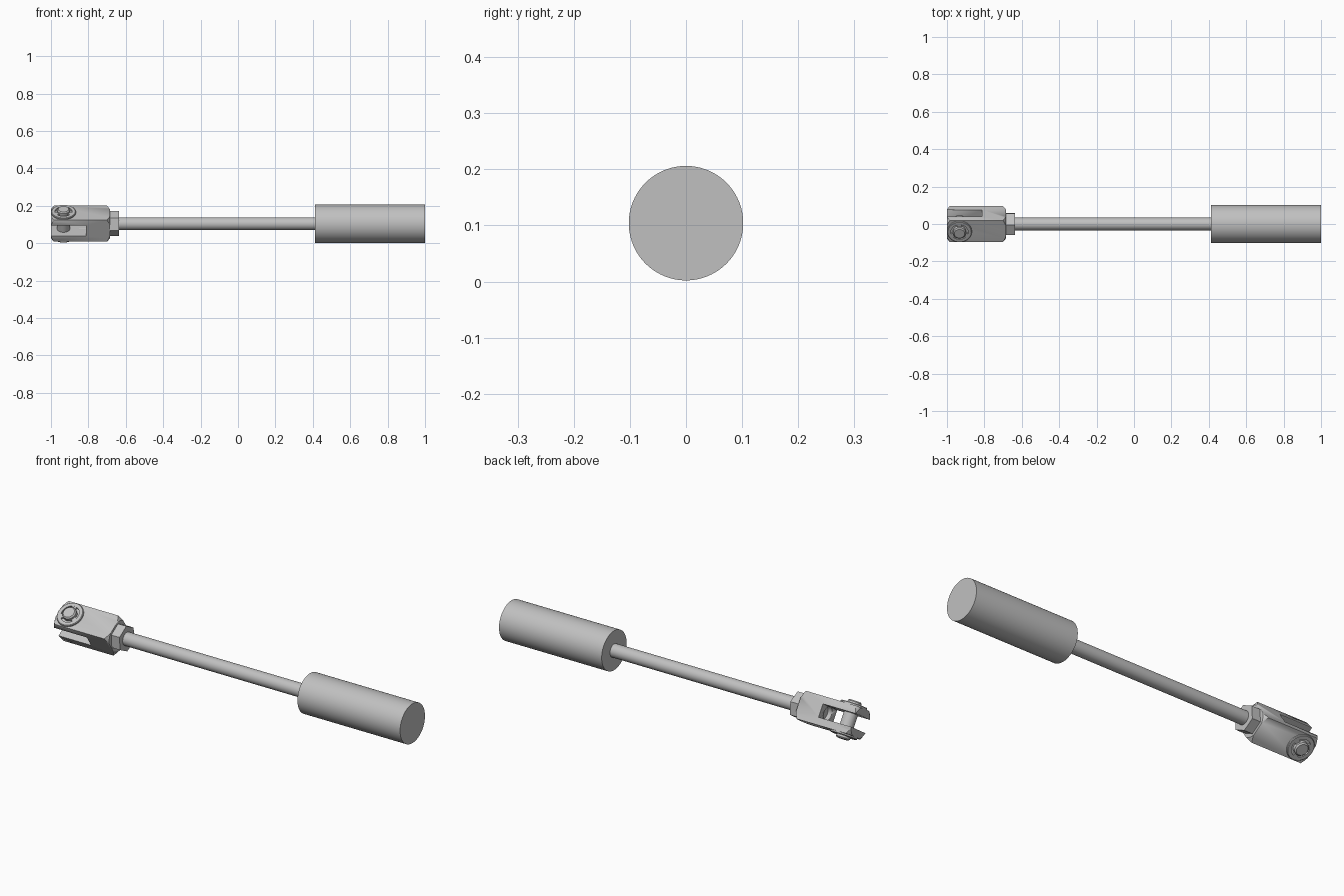
import bpy, bmesh
from math import radians, cos, sin, pi
from mathutils import Matrix

default = bpy.data.objects.get("Cube")
if default:
    bpy.data.objects.remove(default, do_unlink=True)

steel = bpy.data.materials.new("steel_grey")
steel.use_nodes = True
GREY = (0.53, 0.53, 0.53, 1)
steel.diffuse_color = GREY
steel.node_tree.nodes["Principled BSDF"].inputs["Base Color"].default_value = GREY

# Everything sits on one axis along x; the fork and nut are rolled about it
AXIS = Matrix.Translation((0, 0, 0.104))
ROLLED = AXIS @ Matrix.Rotation(radians(33.5), 4, 'X')
ALONG_X = Matrix.Rotation(radians(90), 4, 'Y')
PIN_X = -0.933


def finish(name, bm, frame):
    bmesh.ops.recalc_face_normals(bm, faces=bm.faces)
    mesh = bpy.data.meshes.new(name)
    bm.to_mesh(mesh)
    bm.free()
    mesh.transform(frame)
    mesh.materials.append(steel)
    ob = bpy.data.objects.new(name, mesh)
    bpy.context.collection.objects.link(ob)
    bpy.ops.object.select_all(action='DESELECT')
    bpy.context.view_layer.objects.active = ob
    ob.select_set(True)
    bpy.ops.object.shade_smooth_by_angle(angle=radians(25))
    return ob


def lathe(name, profile, frame, sides=64, closed=False):
    """Turn (height, radius) points about local z."""
    bm = bmesh.new()
    rings = [[bm.verts.new((r * cos(2 * pi * i / sides), r * sin(2 * pi * i / sides), h))
              for i in range(sides)] for h, r in profile]
    pairs = list(zip(rings, rings[1:]))
    if closed:
        pairs.append((rings[-1], rings[0]))
    else:
        bm.faces.new(rings[0])
        bm.faces.new(rings[-1])
    for a, b in pairs:
        for i in range(sides):
            j = (i + 1) % sides
            bm.faces.new((a[i], a[j], b[j], b[i]))
    return finish(name, bm, frame)


def box(name, centre, size, frame):
    bm = bmesh.new()
    bmesh.ops.create_cube(bm, size=1, matrix=Matrix.Translation(centre) @ Matrix.Diagonal((*size, 1)))
    return finish(name, bm, frame)


def carve(ob, tool, operation):
    mod = ob.modifiers.new(operation, 'BOOLEAN')
    mod.operation, mod.object, mod.solver = operation, tool, 'EXACT'
    bpy.ops.object.select_all(action='DESELECT')
    bpy.context.view_layer.objects.active = ob
    ob.select_set(True)
    bpy.ops.object.modifier_apply(modifier=mod.name)
    bpy.data.objects.remove(tool, do_unlink=True)


# Weight and rod
lathe("cylinder_weight", [(0.412, 0.102), (1, 0.102)], AXIS @ ALONG_X, 96)
lathe("rod", [(-0.79, 0.034), (0.42, 0.034)], AXIS @ ALONG_X)

# Hexagonal lock nut, one corner pointing along the slot direction
nut_frame = ROLLED @ ALONG_X @ Matrix.Rotation(radians(90), 4, 'Z')
lathe("lock_nut", [(-0.684, 0.067), (-0.637, 0.067)], nut_frame, 6)

# Fork: square bar with turned end chamfers, an open slot and a rod hole
fork = box("fork", (-0.8425, 0, 0), (0.315, 0.139, 0.139), ROLLED)
turned = lathe("chamfer_tool", [(-1, 0.077), (-0.982, 0.102), (-0.703, 0.102), (-0.685, 0.077)],
               ROLLED @ ALONG_X)
carve(fork, turned, 'INTERSECT')
carve(fork, box("slot_tool", (-0.96, 0, 0), (0.294, 0.3, 0.066), ROLLED), 'DIFFERENCE')
carve(fork, lathe("hole_tool", [(-0.85, 0.034), (-0.78, 0.034)], ROLLED @ ALONG_X), 'DIFFERENCE')

# Cross pin with chamfered tips
pin_frame = ROLLED @ Matrix.Translation((PIN_X, 0, 0))
lathe("cross_pin", [(-0.094, 0.028), (-0.088, 0.034), (0.088, 0.034), (0.094, 0.028)], pin_frame, 48)

# Retaining clip on each end: ring plus three tabs gripping the pin
for label, turn in (("upper", 0), ("lower", 180)):
    side = pin_frame @ Matrix.Rotation(radians(turn), 4, 'X')
    lathe(label + "_clip_ring",
          [(0.068, 0.046), (0.068, 0.066), (0.076, 0.066), (0.079, 0.063), (0.079, 0.046)],
          side, 48, closed=True)
    for k in range(3):
        box(f"{label}_clip_tab_{k + 1}", (0.041, 0, 0.0735), (0.018, 0.024, 0.010),
            side @ Matrix.Rotation(radians(90 + 120 * k), 4, 'Z'))
